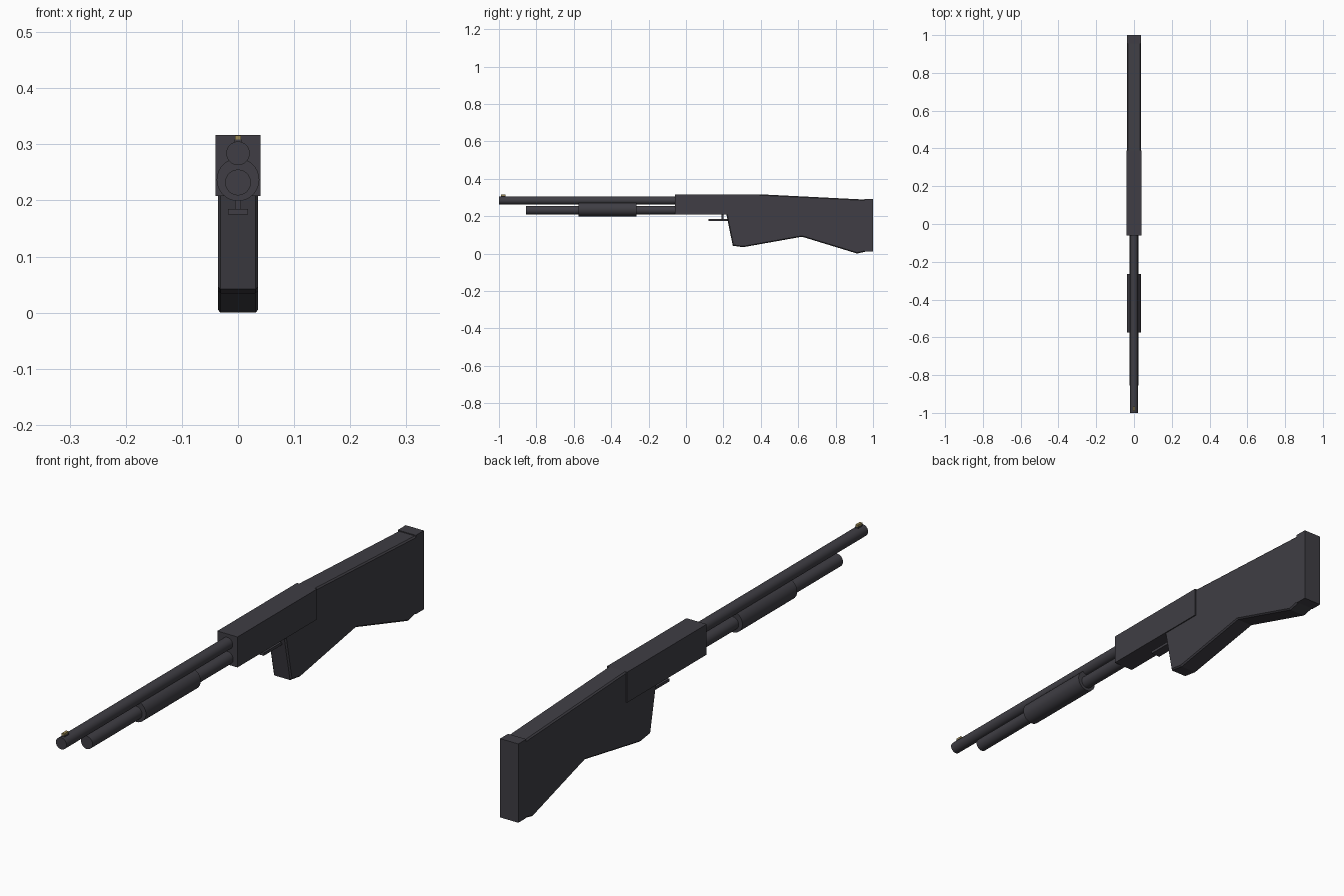
import bpy, bmesh, math
from mathutils import Matrix

cube = bpy.data.objects.get("Cube")
if cube:
    bpy.data.objects.remove(cube, do_unlink=True)


def material(name, rgb):
    m = bpy.data.materials.new(name)
    m.use_nodes = True
    m.diffuse_color = (*rgb, 1)
    m.node_tree.nodes["Principled BSDF"].inputs["Base Color"].default_value = (*rgb, 1)
    return m


DARK = material("dark_grey", (0.05, 0.048, 0.058))
BRASS = material("brass", (0.33, 0.25, 0.09))


def finish(name, bm, mat):
    bmesh.ops.recalc_face_normals(bm, faces=bm.faces)
    mesh = bpy.data.meshes.new(name)
    bm.to_mesh(mesh)
    bm.free()
    mesh.materials.append(mat)
    obj = bpy.data.objects.new(name, mesh)
    bpy.context.collection.objects.link(obj)
    return obj


def box(name, half_x, y0, y1, z0, z1, mat=DARK):
    bm = bmesh.new()
    size = Matrix.Diagonal((2 * half_x, y1 - y0, z1 - z0, 1))
    place = Matrix.Translation((0, (y0 + y1) / 2, (z0 + z1) / 2))
    bmesh.ops.create_cube(bm, size=1, matrix=place @ size)
    return finish(name, bm, mat)


def tube(name, radius, z, y0, y1):
    bm = bmesh.new()
    turn = Matrix.Rotation(math.pi / 2, 4, 'X')
    bmesh.ops.create_cone(bm, cap_ends=True, segments=32, radius1=radius,
                          radius2=radius, depth=y1 - y0,
                          matrix=Matrix.Translation((0, (y0 + y1) / 2, z)) @ turn)
    obj = finish(name, bm, DARK)
    bpy.context.view_layer.objects.active = obj
    obj.select_set(True)
    bpy.ops.object.shade_smooth_by_angle(angle=math.radians(35))
    obj.select_set(False)
    return obj


def side_profile(name, points, half_x):
    bm = bmesh.new()
    face = bm.faces.new([bm.verts.new((-half_x, y, z)) for y, z in points])
    out = bmesh.ops.extrude_face_region(bm, geom=[face])
    new = [v for v in out["geom"] if isinstance(v, bmesh.types.BMVert)]
    bmesh.ops.translate(bm, verts=new, vec=(2 * half_x, 0, 0))
    return finish(name, bm, DARK)


# Tubes along the length
tube("barrel", 0.021, 0.284, -1.0, -0.05)
tube("magazine_tube", 0.023, 0.232, -0.855, -0.05)
tube("fore_grip", 0.038, 0.237, -0.575, -0.265)

# Receiver block
box("receiver", 0.04, -0.06, 0.39, 0.208, 0.317)

# Stock with grip, chamfered along its long edges
stock = side_profile("stock", [(0.20, 0.315), (0.39, 0.317), (0.97, 0.288),
                               (0.97, 0.012), (0.955, 0.009), (0.915, 0.0),
                               (0.62, 0.09), (0.305, 0.034), (0.25, 0.042),
                               (0.215, 0.215)], 0.036)
bevel = stock.modifiers.new("chamfer", 'BEVEL')
bevel.width = 0.005
bevel.segments = 1
bevel.limit_method = 'ANGLE'
bevel.angle_limit = math.radians(80)

# Butt pad
box("butt_pad", 0.036, 0.955, 1.0, 0.01, 0.292)

# Trigger stem and plate
box("trigger_stem", 0.005, 0.19, 0.20, 0.18, 0.212)
box("trigger_plate", 0.018, 0.12, 0.235, 0.175, 0.185)

# Front sight with a brass bead
box("sight_base", 0.006, -0.99, -0.965, 0.30, 0.309)
box("sight_bead", 0.005, -0.99, -0.965, 0.309, 0.316, BRASS)
